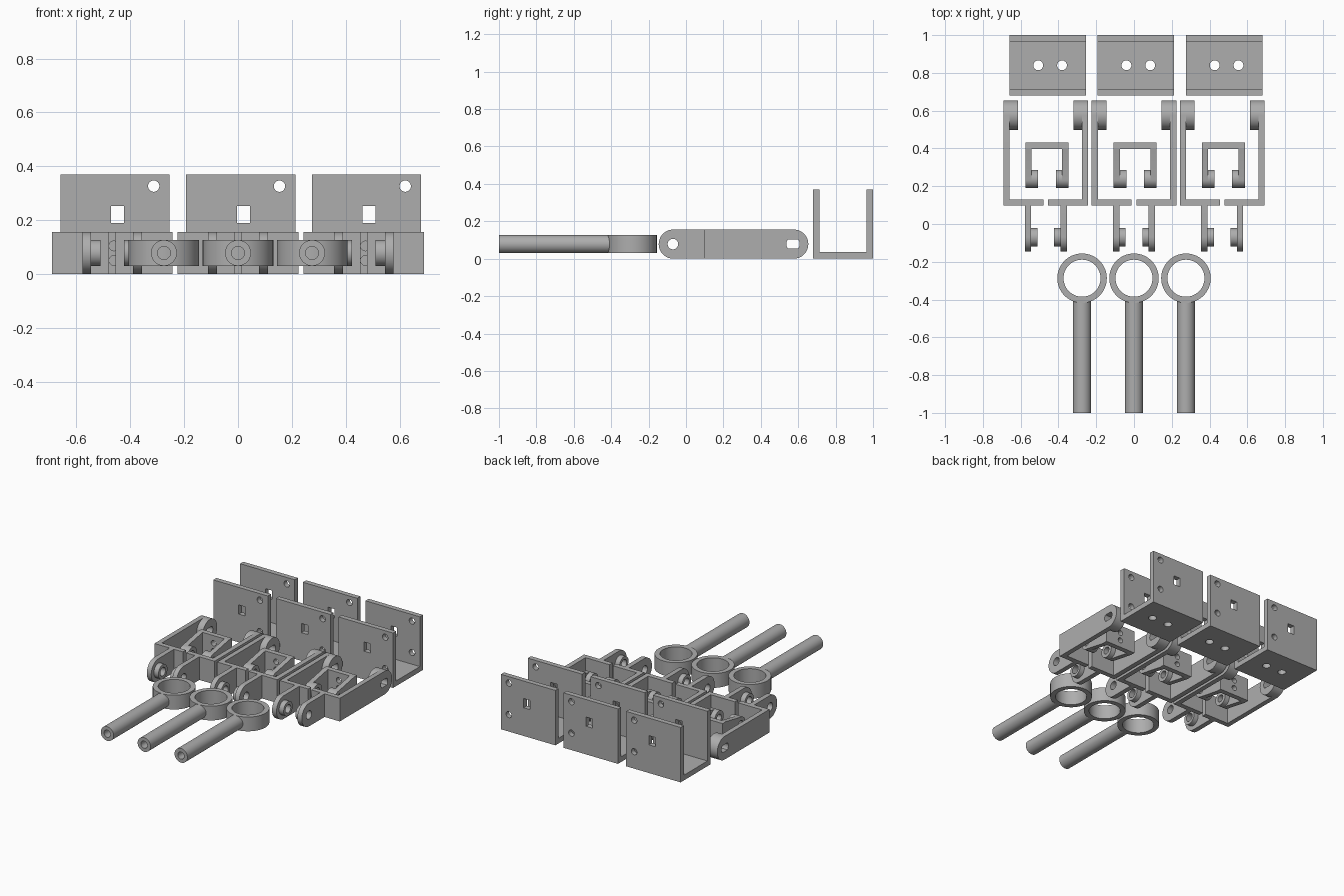
import bpy, bmesh, math
from mathutils import Matrix, Vector

if "Cube" in bpy.data.objects:
    bpy.data.objects.remove(bpy.data.objects["Cube"], do_unlink=True)

grey = bpy.data.materials.new("plain grey")
grey.use_nodes = True
GREY = (0.42, 0.42, 0.42, 1)
grey.diffuse_color = GREY
grey.node_tree.nodes["Principled BSDF"].inputs["Base Color"].default_value = GREY

# Outline helpers, in the plane of a plate
def circle(u, v, r, n=40):
    return [(u + r * math.cos(2 * math.pi * i / n), v + r * math.sin(2 * math.pi * i / n))
            for i in range(n)]

def rect(u0, u1, v0, v1):
    return [(u0, v0), (u1, v0), (u1, v1), (u0, v1)]

def round_end(u_flat, u_mid, v_mid, r, half, n=20):
    """Bar with a square end at u_flat and a round end about u_mid."""
    s = 1 if u_mid > u_flat else -1
    pts = [(u_flat, v_mid - half)]
    for i in range(n + 1):
        a = -math.pi / 2 + math.pi * i / n
        pts.append((u_mid + s * r * math.cos(a), v_mid + r * math.sin(a)))
    return pts + [(u_flat, v_mid + half)]

def flat_sided_hole(u, v, r, half):
    """Round hole cut flat above and below."""
    a = math.asin(half / r)
    side = [(r * math.cos(-a + 2 * a * i / 8), r * math.sin(-a + 2 * a * i / 8)) for i in range(9)]
    return [(u + p, v + q) for p, q in side] + [(u - p, v - q) for p, q in side]

# Plane axes (u, v) for plates facing x, y or z
AXES = {"x": ("YZ", 0), "y": ("XZ", 1), "z": ("XY", 2)}

def plate(name, axis, low, high, outlines):
    """Flat plate from low to high along axis; later outlines are holes."""
    curve = bpy.data.curves.new(name, "CURVE")
    curve.dimensions = "2D"
    curve.fill_mode = "BOTH"
    curve.extrude = abs(high - low) / 2
    for pts in outlines:
        spline = curve.splines.new("POLY")
        spline.points.add(len(pts) - 1)
        for p, (u, v) in zip(spline.points, pts):
            p.co = (u, v, 0, 1)
        spline.use_cyclic_u = True
    source = bpy.data.objects.new(name, curve)
    bpy.context.scene.collection.objects.link(source)
    deps = bpy.context.evaluated_depsgraph_get()
    mesh = bpy.data.meshes.new_from_object(source.evaluated_get(deps))
    bpy.data.objects.remove(source, do_unlink=True)
    letters, k = AXES[axis]
    cols = [Vector([float(c == l) for c in "XYZ"]) for l in letters]
    cols.append(cols[0].cross(cols[1]))
    m = Matrix(cols).transposed().to_4x4()
    m.translation[k] = (low + high) / 2
    mesh.transform(m)
    return finish(name, mesh)

def finish(name, mesh):
    bm = bmesh.new()
    bm.from_mesh(mesh)
    bmesh.ops.remove_doubles(bm, verts=bm.verts, dist=1e-5)
    bmesh.ops.recalc_face_normals(bm, faces=bm.faces)
    bm.to_mesh(mesh)
    bm.free()
    mesh.materials.clear()
    mesh.materials.append(grey)
    ob = bpy.data.objects.new(name, mesh)
    bpy.context.scene.collection.objects.link(ob)
    bpy.ops.object.select_all(action="DESELECT")
    ob.select_set(True)
    bpy.context.view_layer.objects.active = ob
    bpy.ops.object.shade_smooth_by_angle(angle=math.radians(35))
    return ob

H = 0.156        # bracket height
MID = H / 2
T = 0.033        # bracket wall thickness

def channel(cx):
    x0, x1 = cx - 0.203, cx + 0.203
    plate("channel_base", "z", 0, 0.035,
          [rect(x0, x1, 0.68, 1)] + [circle(cx + d, 0.84, 0.026) for d in (-0.05, 0.076)])
    for name, y in (("channel_front_wall", 0.68), ("channel_back_wall", 0.966)):
        plate(name, "y", y, y + 0.034,
              [rect(x0, x1, 0.035, 0.37), rect(cx - 0.014, cx + 0.034, 0.19, 0.252)]
              + [circle(cx + 0.144, z, 0.021) for z in (0.114, 0.326)])

def bracket_half(cx, s, side):
    def x(d):
        return cx + s * d
    slot = flat_sided_hole(0.572, MID, 0.036, 0.024)
    plate(side + "_bracket_arm", "x", x(0.224 - T), x(0.224),
          [round_end(0.097, 0.576, MID, MID, MID), slot])
    plate(side + "_bracket_arm_boss", "x", x(0.146), x(0.224 - T),
          [circle(0.576, MID, MID), slot])
    a, b = sorted((x(0.012), x(0.224 - T)))
    plate(side + "_bracket_front_plate", "y", 0.097, 0.13, [rect(a, b, 0, H)])
    pin = circle(-0.07, MID, 0.028)
    plate(side + "_bracket_tongue", "x", x(0.078), x(0.111),
          [round_end(0.097, -0.068, MID, MID, MID), pin])
    plate(side + "_bracket_tongue_boss", "x", x(0.044), x(0.078),
          [circle(-0.07, MID, 0.048), pin])

def yoke(cx):
    plate("yoke_back_plate", "y", 0.397, 0.431,
          [rect(cx - 0.114, cx + 0.114, 0, H)] + [circle(cx, z, 0.018) for z in (0.05, 0.104)])
    pin = circle(0.238, MID, 0.024)
    for s, side in ((-1, "right"), (1, "left")):
        plate(side + "_yoke_arm", "x", cx + s * 0.081, cx + s * 0.114,
              [round_end(0.397, 0.238, MID, 0.048, MID), pin])
        plate(side + "_yoke_boss", "x", cx + s * 0.047, cx + s * 0.081,
              [circle(0.238, MID, 0.048), pin])

def ring_rod(cx):
    plate("rod_ring", "z", 0.03, 0.126,
          [circle(cx, -0.287, 0.131, 64), circle(cx, -0.287, 0.098, 64)])
    # Hollow rod, with its inner end buried in the ring wall
    plate("rod_tube", "y", -1, -0.4, [circle(cx, MID, 0.048), circle(cx, MID, 0.024)])

for i in (-1, 0, 1):
    channel(0.01 + i * 0.467)
    bracket_half(i * 0.467, -1, "right")
    bracket_half(i * 0.467, 1, "left")
    yoke(0.006 + i * 0.467)
    ring_rod(i * 0.275)
